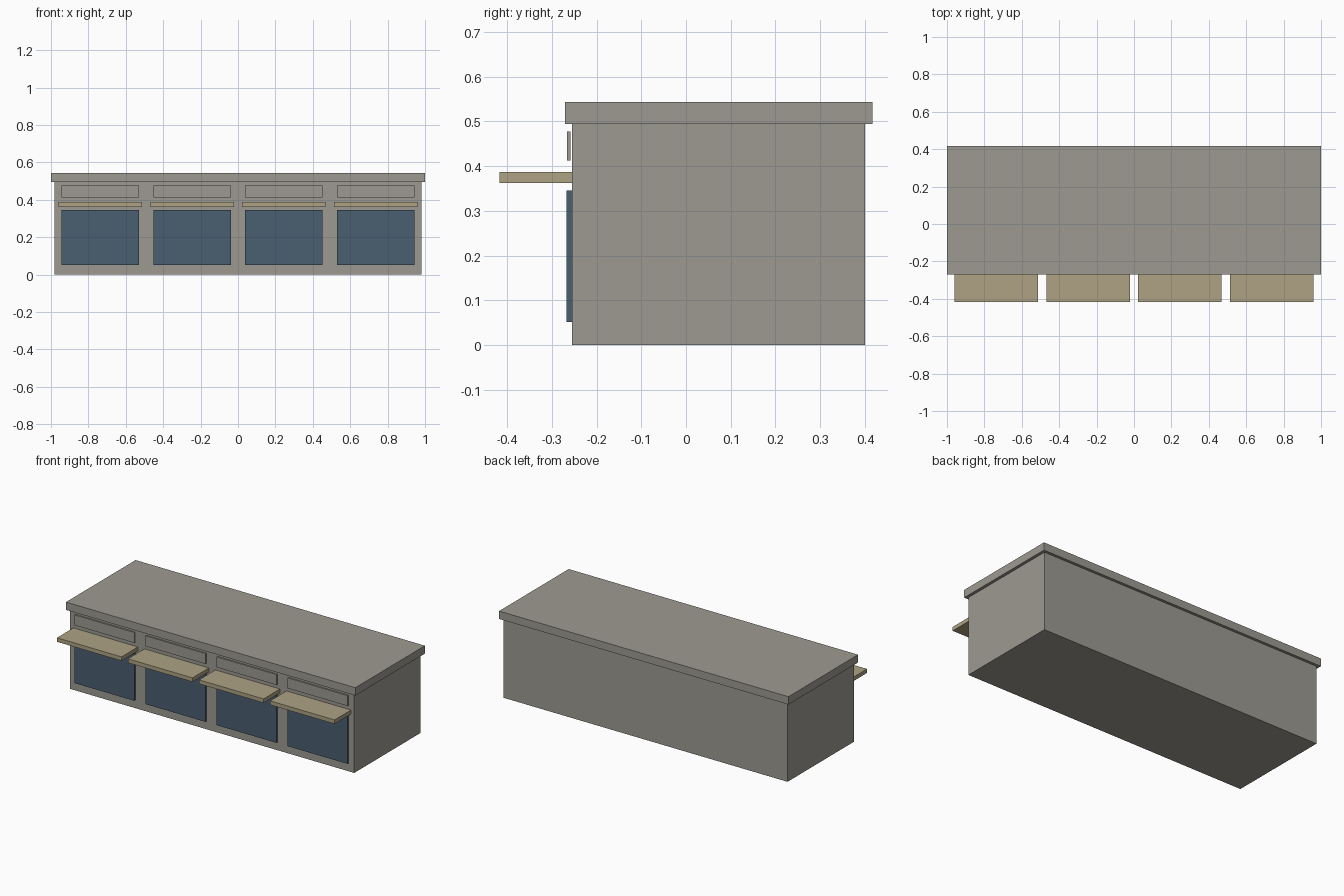
import bpy

if "Cube" in bpy.data.objects:
    bpy.data.objects.remove(bpy.data.objects["Cube"])


def lin(h):
    """Hex colour to linear RGBA."""
    c = [int(h[i:i + 2], 16) / 255 for i in (0, 2, 4)]
    return [v / 12.92 if v <= 0.04045 else ((v + 0.055) / 1.055) ** 2.4 for v in c] + [1]


def material(name, hex_colour):
    m = bpy.data.materials.new(name)
    m.diffuse_color = lin(hex_colour)
    m.use_nodes = True
    m.node_tree.nodes["Principled BSDF"].inputs["Base Color"].default_value = m.diffuse_color
    return m


concrete = material("warm_grey_concrete", "9D9A92")
glass = material("blue_grey_glass", "4A5F70")
canvas = material("tan_awning", "ADA283")


def box(name, x, y, z, mat):
    """Box from (min, max) pairs."""
    spans = (x, y, z)
    bpy.ops.mesh.primitive_cube_add(size=1, location=[(a + b) / 2 for a, b in spans])
    o = bpy.context.object
    o.name = name
    o.scale = [b - a for a, b in spans]
    bpy.ops.object.transform_apply(location=False, rotation=False, scale=True)
    o.data.materials.append(mat)
    return o


# Main block and overhanging roof slab
box("building_body", (-0.982, 0.982), (-0.255, 0.4), (0, 0.494), concrete)
box("roof_slab", (-1, 1), (-0.27, 0.417), (0.494, 0.543), concrete)

# Four shop bays: window, awning and sign board
for i in range(4):
    cx = (i - 1.5) * 0.491
    n = i + 1
    box(f"shop_window_{n}", (cx - 0.207, cx + 0.207), (-0.267, -0.254), (0.051, 0.345), glass)
    box(f"awning_{n}", (cx - 0.223, cx + 0.223), (-0.417, -0.254), (0.362, 0.387), canvas)
    box(f"sign_board_{n}", (cx - 0.207, cx + 0.207), (-0.266, -0.258), (0.412, 0.477), concrete)
